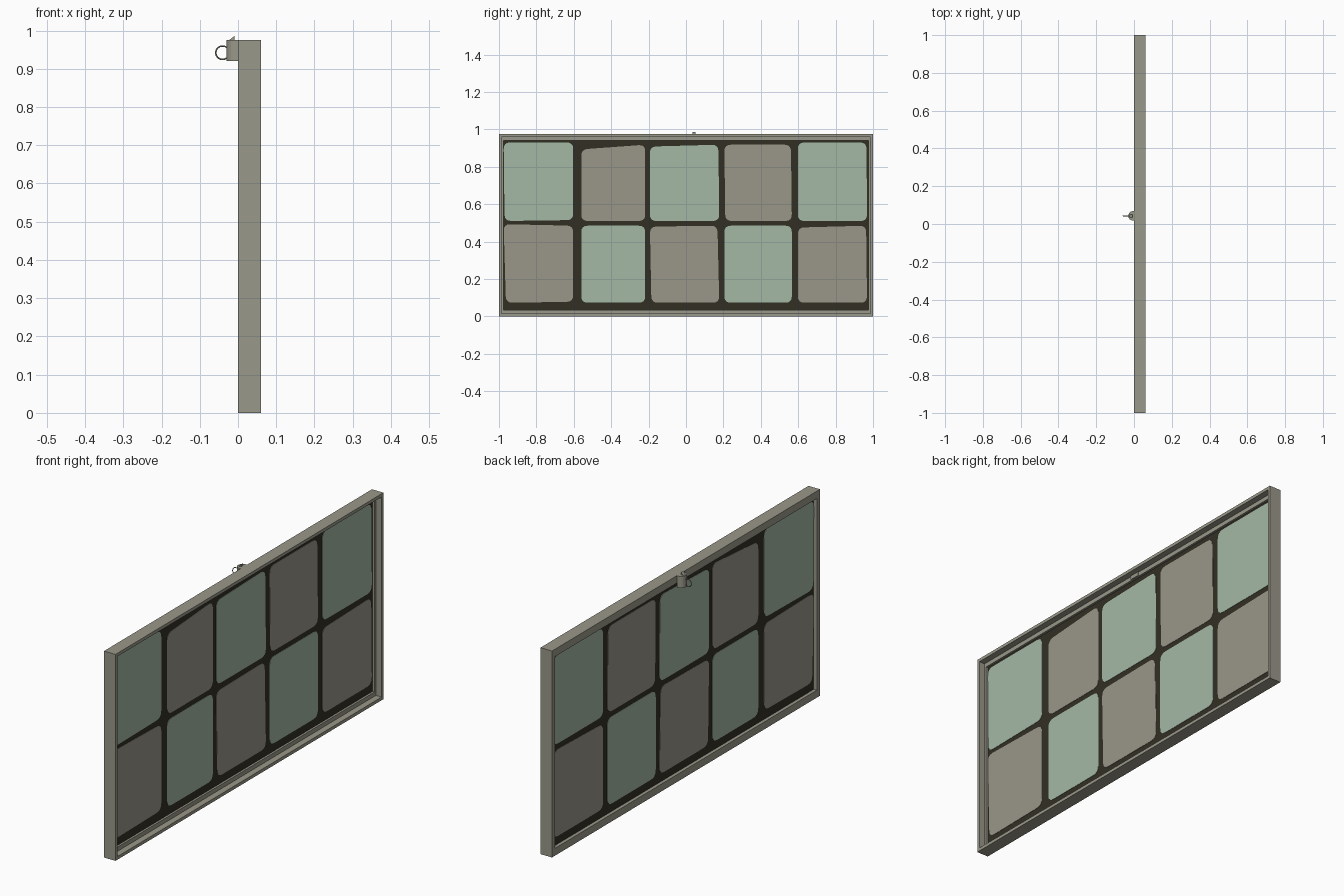
import bpy, bmesh, math
from mathutils import Vector

if "Cube" in bpy.data.objects:
    bpy.data.objects.remove(bpy.data.objects["Cube"])


def material(name, rgb):
    m = bpy.data.materials.new(name)
    lin = [(c / 255 / 12.92 if c < 11 else ((c / 255 + 0.055) / 1.055) ** 2.4) for c in rgb]
    m.diffuse_color = (*lin, 1)
    m.use_nodes = True
    m.node_tree.nodes["Principled BSDF"].inputs["Base Color"].default_value = m.diffuse_color
    return m


GREY = material("warm_grey_metal", (154, 152, 138))
GREEN = material("pale_green_glass", (164, 184, 165))
STONE = material("grey_glass", (154, 150, 137))
LEAD = material("dark_lead", (49, 47, 36))


def finish(name, bm, mat):
    bmesh.ops.recalc_face_normals(bm, faces=bm.faces)
    me = bpy.data.meshes.new(name)
    bm.to_mesh(me)
    bm.free()
    me.materials.append(mat)
    ob = bpy.data.objects.new(name, me)
    bpy.context.collection.objects.link(ob)
    return ob


def prism(name, pts, direction, mat):
    """Extrude a flat outline along a direction."""
    bm = bmesh.new()
    f = bm.faces.new([bm.verts.new(p) for p in pts])
    ext = bmesh.ops.extrude_face_region(bm, geom=[f])
    bmesh.ops.translate(bm, vec=direction,
                        verts=[v for v in ext["geom"] if isinstance(v, bmesh.types.BMVert)])
    return finish(name, bm, mat)


W, H, D = 1.0, 0.975, 0.06

# frame: an L-shaped section swept round the rectangle, mitred at the corners
# each entry is (x, side inset, top/bottom inset)
section = [(0, 0, 0), (D, 0, 0), (D, 0.014, 0.015), (0.03, 0.014, 0.015),
           (0.03, 0.024, 0.035), (0, 0.024, 0.035)]
bm = bmesh.new()
rings = []
for sy, top in ((-1, 0), (1, 0), (1, 1), (-1, 1)):
    rings.append([bm.verts.new((x, sy * (W - a), H - b if top else b)) for x, a, b in section])
n = len(section)
for i in range(4):
    r, s = rings[i], rings[(i + 1) % 4]
    for k in range(n):
        bm.faces.new((r[k], r[(k + 1) % n], s[(k + 1) % n], s[k]))
finish("frame", bm, GREY)

# dark lead sheet held in the frame
prism("lead_sheet", [(0.016, -0.98, 0.03), (0.016, 0.98, 0.03),
                     (0.016, 0.98, 0.95), (0.016, -0.98, 0.95)], (0.004, 0, 0), LEAD)


def pane(name, y0, y1, z0, z1, skew, mat):
    """Slightly uneven rounded pane, proud of the lead on both sides."""
    corners = [Vector((y0 + skew[0], z0)), Vector((y1, z0 + skew[1])),
               Vector((y1 - skew[2], z1)), Vector((y0, z1 - skew[3]))]
    pts, r = [], 0.035
    for i, c in enumerate(corners):
        a = c + (corners[i - 1] - c).normalized() * r
        b = c + (corners[(i + 1) % 4] - c).normalized() * r
        for t in (0, 0.25, 0.5, 0.75, 1):
            p = a * (1 - t) ** 2 + c * 2 * t * (1 - t) + b * t * t
            pts.append((0.0145, p.x, p.y))
    prism(name, pts, (0.007, 0, 0), mat)


# two rows of five panes in alternating colours
columns = [(-0.975, -0.603), (-0.56, -0.218), (-0.193, 0.178), (0.205, 0.566), (0.598, 0.968)]
skews_top = [(0.005, 0.005, 0, 0), (0, 0, 0, 0.025), (0, 0, 0.005, 0.01), (0.005, 0, 0.005, 0), (0, 0, 0.003, 0)]
skews_low = [(0.012, 0.005, 0, -0.008), (0, 0, 0, 0), (0.008, 0, 0.01, 0.005), (0, 0, 0, 0), (0, 0, 0.005, 0.01)]
for i, (y0, y1) in enumerate(columns):
    pane(f"upper_pane_{i + 1}", y0, y1, 0.51, 0.93 if i % 4 == 0 else 0.918, skews_top[i], STONE if i % 2 else GREEN)
    pane(f"lower_pane_{i + 1}", y0, y1, 0.073, 0.485, skews_low[i], GREEN if i % 2 else STONE)

# latch housing: half-round block on the back of the top rail
LY = 0.043
pts = [(0, LY - 0.025, 0.92)]
for k in range(13):
    a = math.pi * k / 12
    pts.append((-0.006 - 0.024 * math.sin(a), LY - 0.025 * math.cos(a), 0.92))
pts.append((0, LY + 0.025, 0.92))
prism("latch_housing", pts, (0, 0, 0.055), GREY)

# latch tongue: small wedge above the rail
prism("latch_tongue", [(-0.024, LY - 0.008, 0.974), (-0.009, LY - 0.008, 0.974),
                       (-0.009, LY - 0.008, 0.986)], (0, 0.016, 0), GREY)

# latch keeper plate on the other side of the rail
prism("latch_keeper", [(0.03, LY - 0.025, 0.942), (0.03, LY + 0.025, 0.942),
                       (0.03, LY + 0.025, 0.962), (0.03, LY - 0.025, 0.962)], (0.004, 0, 0), GREY)

# pull ring
bpy.ops.mesh.primitive_torus_add(major_segments=32, minor_segments=8, major_radius=0.0175,
                                 minor_radius=0.002, location=(-0.0405, LY, 0.942),
                                 rotation=(math.pi / 2, 0, 0))
ring = bpy.context.object
ring.name = "pull_ring"
ring.data.materials.append(GREY)
bpy.ops.object.shade_smooth_by_angle()
